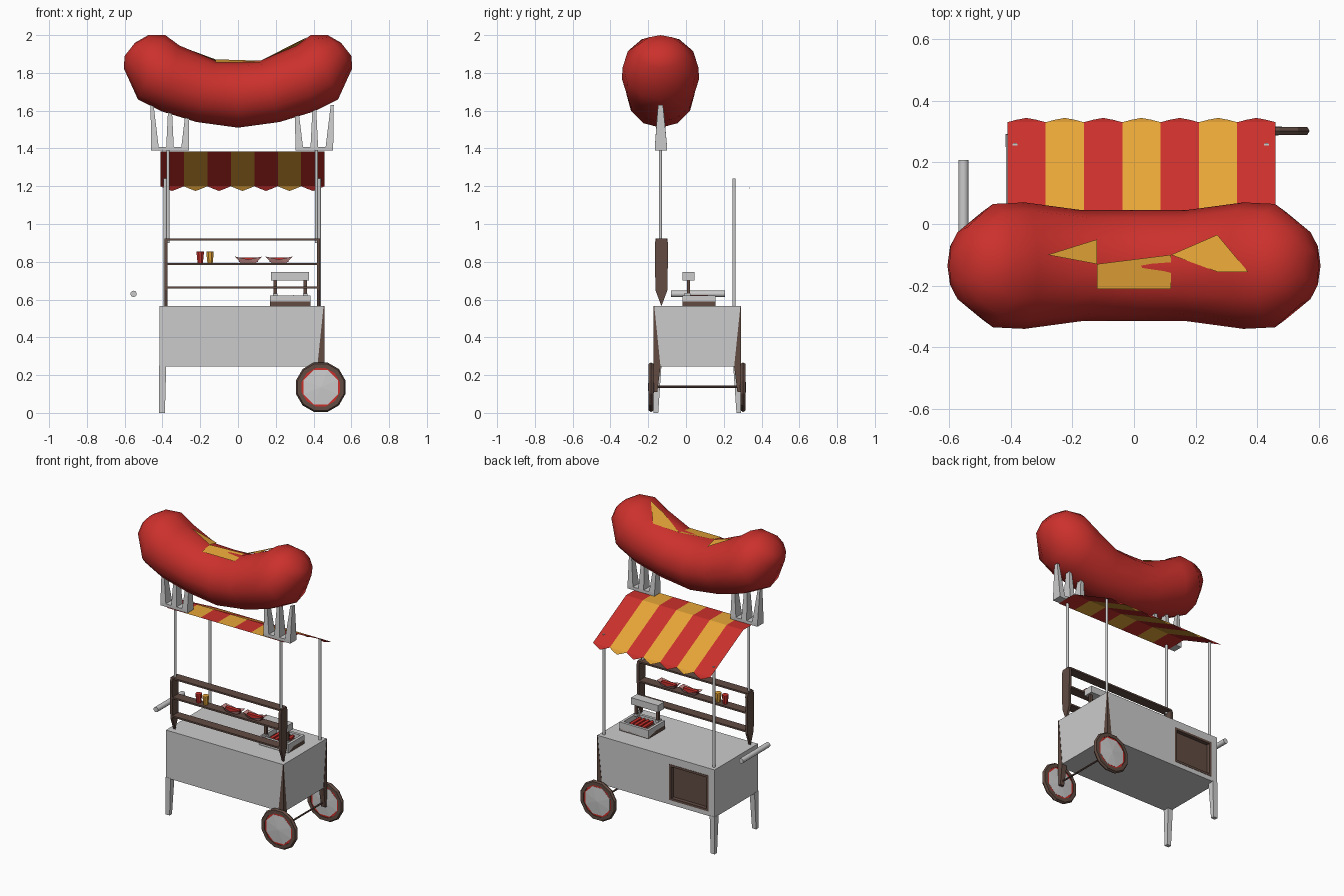
import bpy, bmesh, math
from mathutils import Vector
from mathutils.bvhtree import BVHTree

if "Cube" in bpy.data.objects:
    bpy.data.objects.remove(bpy.data.objects["Cube"])

CX = 0.022  # centre of the cart in x


def mat(name, rgb):
    m = bpy.data.materials.new(name)
    m.diffuse_color = (*rgb, 1)
    m.use_nodes = True
    m.node_tree.nodes["Principled BSDF"].inputs["Base Color"].default_value = m.diffuse_color
    return m


RED = mat("red", (0.6, 0.03, 0.025))
YELLOW = mat("yellow", (0.8, 0.38, 0.04))
BROWN = mat("brown", (0.12, 0.07, 0.055))
PINK = mat("pink", (0.75, 0.35, 0.33))


def make(name, verts, faces, material=None, fix=True):
    me = bpy.data.meshes.new(name)
    me.from_pydata([tuple(v) for v in verts], [], faces)
    if fix:
        bm = bmesh.new()
        bm.from_mesh(me)
        bmesh.ops.recalc_face_normals(bm, faces=bm.faces)
        bm.to_mesh(me)
        bm.free()
    ob = bpy.data.objects.new(name, me)
    bpy.context.collection.objects.link(ob)
    if material:
        me.materials.append(material)
    return ob


def loft(name, rings, material=None, caps=True):
    """Skin a list of equal-length closed rings."""
    n = len(rings[0])
    verts = [v for r in rings for v in r]
    faces = [(i * n + j, i * n + (j + 1) % n, (i + 1) * n + (j + 1) % n, (i + 1) * n + j)
             for i in range(len(rings) - 1) for j in range(n)]
    if caps:
        faces += [tuple(range(n)), tuple(range(len(verts) - n, len(verts)))]
    return make(name, verts, faces, material)


def rect(x0, x1, y0, y1, z):
    return [(x0, y0, z), (x1, y0, z), (x1, y1, z), (x0, y1, z)]


def box(name, x0, x1, y0, y1, z0, z1, material=None):
    return loft(name, [rect(x0, x1, y0, y1, z0), rect(x0, x1, y0, y1, z1)], material)


def lathe(name, centre, axis, profile, n, material=None, caps=True):
    """Rings of (offset along axis, radius) around a z or y axis."""
    rings = []
    for d, r in profile:
        ring = []
        for k in range(n):
            a = 2 * math.pi * (k + 0.5) / n
            u, v = r * math.cos(a), r * math.sin(a)
            ring.append(Vector(centre) + Vector((u, v, d) if axis == 'Z' else (u, d, v)))
        rings.append(ring)
    return loft(name, rings, material, caps)


def smooth(ob, deg=40):
    bpy.ops.object.select_all(action='DESELECT')
    ob.select_set(True)
    bpy.context.view_layer.objects.active = ob
    bpy.ops.object.shade_smooth_by_angle(angle=math.radians(deg))


# Giant curved sausage: (bottom x, z, top x, z, half width) per cross-section
half = [(0.22, 1.54, 0.12, 1.865, 0.18), (0.40, 1.595, 0.31, 1.945, 0.205),
        (0.53, 1.66, 0.385, 2.0, 0.20), (0.605, 1.825, 0.475, 2.0, 0.125),
        (0.60, 1.89, 0.545, 1.96, 0.05)]
sections = [(-a, b, -c, d, w) for a, b, c, d, w in reversed(half)]
sections += [(0, 1.51, 0, 1.862, 0.18)] + half
rings = []
for bx, bz, tx, tz, w in sections:
    c = Vector(((bx + tx) / 2, -0.135, (bz + tz) / 2))
    up = Vector((tx - bx, 0, tz - bz)) / 2
    rings.append([c + up * math.cos(k * math.pi / 6) + Vector((0, w, 0)) * math.sin(k * math.pi / 6)
                  for k in range(12)])
sausage = loft("giant_sausage", rings, RED)
smooth(sausage, 60)

# Mustard zigzag laid on the sausage top
bm = bmesh.new()
bm.from_mesh(sausage.data)
tree = BVHTree.FromBMesh(bm)
bm.free()
pts = [(-0.28, -0.10), (-0.12, -0.05), (-0.12, -0.13), (0.12, -0.10), (0.12, -0.21),
       (-0.12, -0.21), (0.27, -0.035), (0.37, -0.155), (0.27, -0.155)]
verts = [tree.ray_cast(Vector((x, y, 3)), Vector((0, 0, -1)))[0] + Vector((0, 0, 0.008)) for x, y in pts]
make("mustard", verts, [(0, 2, 1), (5, 4, 3, 2), (3, 8, 7, 6)], YELLOW, fix=False)

# Sausage stands: a bar with three tapered prongs on each side
for side, sx in (("left", CX - 0.382), ("right", CX + 0.382)):
    box(f"stand_bar_{side}", sx - 0.1, sx + 0.1, -0.165, -0.10, 1.388, 1.408)
    for i, (dx, lean, h) in enumerate([(-0.08, -0.015, 1.63), (0, 0, 1.65), (0.08, 0.015, 1.63)]):
        x = sx + dx
        loft(f"stand_prong_{side}_{i}", [rect(x - 0.02, x + 0.02, -0.165, -0.10, 1.408),
             rect(x + lean - 0.008, x + lean + 0.008, -0.148, -0.122, h)])

# Striped awning with pointed scallops at the back edge
for i in range(7):
    x0, x1 = -0.411 + i * 0.1243, -0.411 + (i + 1) * 0.1243
    xm = (x0 + x1) / 2
    v = [(x0, -0.165, 1.384), (x1, -0.165, 1.384), (x1, -0.02, 1.384), (x0, -0.02, 1.384),
         (x1, 0.33, 1.2), (x1 - 0.03, 0.338, 1.187), (xm, 0.344, 1.175),
         (x0 + 0.03, 0.338, 1.187), (x0, 0.33, 1.2)]
    make(f"awning_stripe_{i}", v, [(0, 1, 2, 3), (3, 2, 4, 8), (8, 4, 5, 6, 7)],
         YELLOW if i % 2 else RED, fix=False)

# Awning poles
for side, s in (("left", -1), ("right", 1)):
    smooth(lathe(f"front_pole_{side}", (CX + s * 0.393, -0.135, 0), 'Z', [(0.9, 0.009), (1.39, 0.009)], 8), 60)
    smooth(lathe(f"back_pole_{side}", (CX + s * 0.408, 0.255, 0), 'Z', [(0.56, 0.009), (1.24, 0.009)], 8), 60)

# Cart body with a recessed cupboard at the back
body = box("cart_body", -0.415, 0.455, -0.17, 0.29, 0.245, 0.565)
cutter = box("cupboard_cutter", -0.37, -0.08, 0.26, 0.32, 0.275, 0.515)
cutter.hide_render = True
mod = body.modifiers.new("cupboard", 'BOOLEAN')
mod.object, mod.operation, mod.solver = cutter, 'DIFFERENCE', 'EXACT'
bpy.context.view_layer.objects.active = body
bpy.ops.object.modifier_apply(modifier="cupboard")
bpy.data.objects.remove(cutter)
box("cupboard_panel", -0.37, -0.08, 0.258, 0.266, 0.275, 0.515, BROWN)
for i, (a, b, c, d) in enumerate([(-0.37, -0.355, 0.275, 0.515), (-0.095, -0.08, 0.275, 0.515),
                                  (-0.355, -0.095, 0.275, 0.29), (-0.355, -0.095, 0.5, 0.515)]):
    box(f"cupboard_frame_{i}", a, b, 0.262, 0.292, c, d, BROWN)

# Legs at the handle end, wheel forks, wheels
for side, yo, s in (("front", -0.172, 1), ("back", 0.292, -1)):
    def leg_rect(xo, wx, wy, z):
        ys = sorted((yo, yo + s * wy))
        xs = sorted((xo, xo + wx))
        return rect(xs[0], xs[1], ys[0], ys[1], z)
    loft(f"{side}_leg", [leg_rect(-0.417, 0.03, 0.025, 0), leg_rect(-0.417, 0.037, 0.042, 0.25)])
    loft(f"{side}_wheel_fork", [leg_rect(0.457, -0.03, 0.02, 0.11), leg_rect(0.457, -0.037, 0.037, 0.245),
                                leg_rect(0.457, -0.004, 0.004, 0.565)], BROWN)
    c = (0.438, -0.185 if s > 0 else 0.302, 0.136)
    lathe(f"{side}_tyre", c, 'Y', [(-0.013, 0.105), (-0.013, 0.128), (0, 0.136), (0.013, 0.128),
                                   (0.013, 0.105), (-0.013, 0.105)], 12, BROWN, caps=False)
    lathe(f"{side}_wheel_ring", c, 'Y', [(-0.009, 0.106), (0.009, 0.106)], 12, RED)
    lathe(f"{side}_wheel_disc", c, 'Y', [(-0.016, 0.005), (-0.010, 0.098), (0.010, 0.098), (0.016, 0.005)], 8)
lathe("axle", (0.438, 0, 0.138), 'Y', [(-0.185, 0.006), (0.302, 0.006)], 6, BROWN)

# Push handle
smooth(lathe("push_handle", (-0.553, 0, 0.63), 'Y', [(-0.08, 0.017), (0.207, 0.017)], 10), 50)

# Serving rack: pointed side boards and three shelves
outline = [(-0.13, 0.565), (-0.098, 0.65), (-0.095, 0.90), (-0.103, 0.922),
           (-0.157, 0.922), (-0.165, 0.90), (-0.162, 0.65)]
for side, x in (("left", -0.389), ("right", 0.417)):
    loft(f"rack_side_{side}", [[(x, y, z) for y, z in outline], [(x + 0.016, y, z) for y, z in outline]], BROWN)
for name, z in (("top", 0.912), ("middle", 0.782), ("bottom", 0.658)):
    box(f"rack_shelf_{name}", -0.38, 0.425, -0.162, -0.098, z, z + 0.011, BROWN)

# Sauce bottles
for name, x, m in (("red", -0.2, RED), ("yellow", -0.148, YELLOW)):
    lathe(f"{name}_sauce_cup", (x, -0.13, 0.793), 'Z',
          [(0, 0.015), (0.052, 0.021), (0.06, 0.021), (0.062, 0.012)], 8, m)

# Food boats, raised at the tips, each holding a small sausage
for i, x in enumerate((0.055, 0.217)):
    make(f"food_boat_{i}", [(x - 0.04, -0.145, 0.794), (x + 0.04, -0.145, 0.794), (x + 0.04, -0.115, 0.794),
         (x - 0.04, -0.115, 0.794), (x - 0.072, -0.155, 0.828), (x, -0.162, 0.812), (x + 0.072, -0.155, 0.828),
         (x + 0.072, -0.105, 0.828), (x, -0.098, 0.812), (x - 0.072, -0.105, 0.828)],
         [(0, 1, 2, 3), (0, 4, 5, 1), (5, 6, 1), (1, 6, 7, 2), (7, 8, 2), (2, 8, 9, 3), (3, 9, 4, 0)], PINK)
    box(f"small_sausage_{i}", x - 0.05, x + 0.05, -0.142, -0.118, 0.80, 0.822, RED)

# Grill tray with sausages and a raised hood on posts
box("grill_base", 0.17, 0.385, -0.018, 0.155, 0.565, 0.59, BROWN)
for i, (a, b, c, d) in enumerate([(0.17, 0.385, -0.018, 0), (0.17, 0.385, 0.137, 0.155),
                                  (0.17, 0.188, 0, 0.137), (0.367, 0.385, 0, 0.137)]):
    box(f"grill_wall_{i}", a, b, c, d, 0.565, 0.622)
for i in range(4):
    lathe(f"grill_sausage_{i}", (0.235 + i * 0.03, 0.07, 0.61), 'Y',
          [(-0.055, 0.006), (-0.045, 0.013), (0.045, 0.013), (0.055, 0.006)], 6, RED)
for side, x in (("left", 0.198), ("right", 0.357)):
    box(f"grill_post_{side}", x - 0.009, x + 0.009, 0.006, 0.022, 0.62, 0.705, BROWN)
    box(f"grill_post_foot_{side}", x - 0.012, x + 0.012, -0.01, 0.025, 0.615, 0.632)
box("grill_hood", 0.175, 0.376, -0.018, 0.045, 0.70, 0.745)
